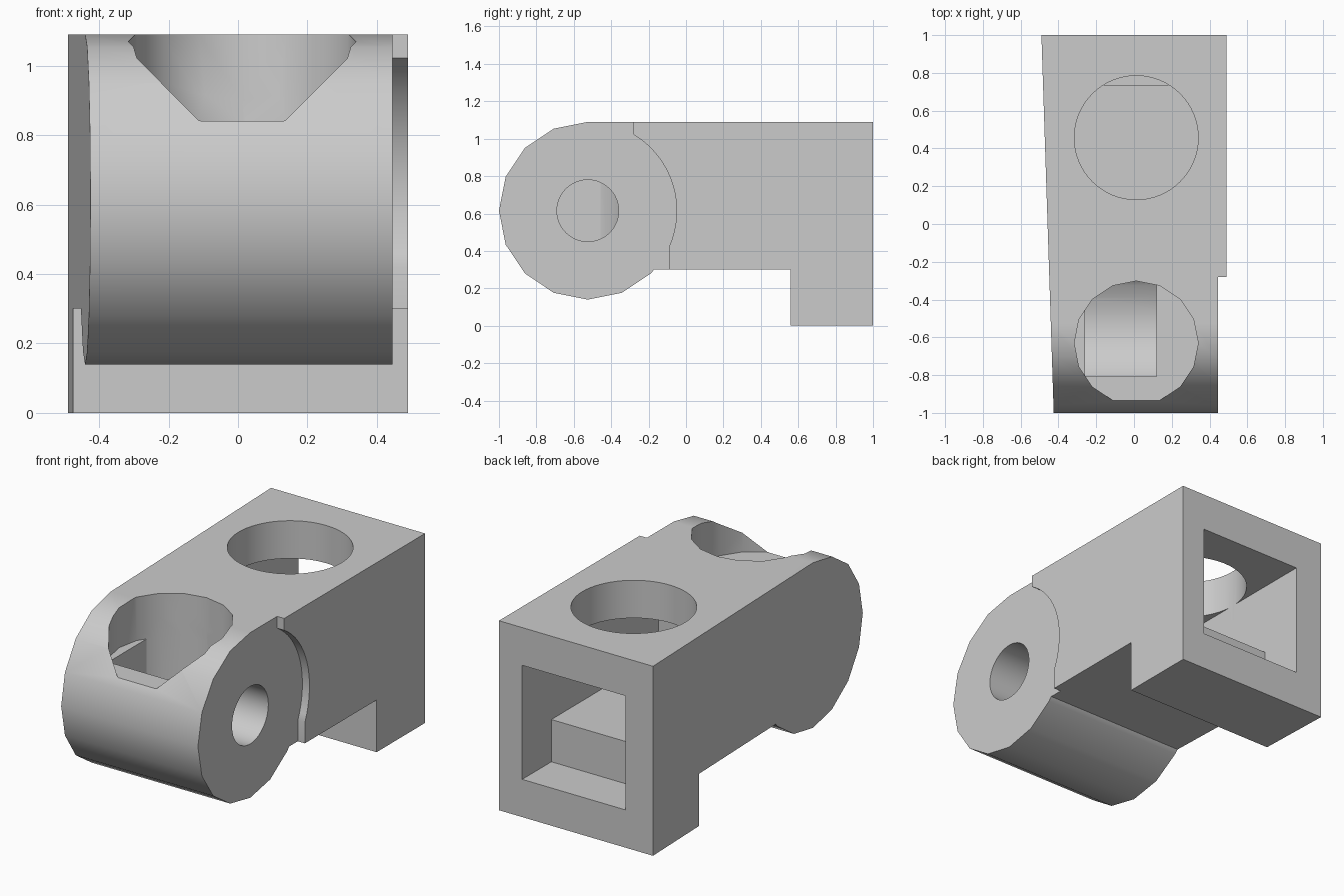
import bpy, bmesh
from math import sin, cos, pi, radians, acos, asin
from mathutils import Vector

if "Cube" in bpy.data.objects:
    bpy.data.objects.remove(bpy.data.objects["Cube"], do_unlink=True)

grey = bpy.data.materials.new("plain_grey")
grey.use_nodes = True
grey.diffuse_color = (0.6, 0.6, 0.6, 1)
grey.node_tree.nodes["Principled BSDF"].inputs["Base Color"].default_value = (0.6, 0.6, 0.6, 1)


def prism(name, pts, axis, lo, hi):
    """Extrude a closed outline along x (outline in y, z) or z (outline in x, y)."""
    place = (lambda p, h: (h, p[0], p[1])) if axis == "x" else (lambda p, h: (p[0], p[1], h))
    bm = bmesh.new()
    bottom = [bm.verts.new(place(p, lo)) for p in pts]
    top = [bm.verts.new(place(p, hi)) for p in pts]
    bm.faces.new(bottom)
    bm.faces.new(top)
    for i in range(len(pts)):
        j = (i + 1) % len(pts)
        bm.faces.new((bottom[i], bottom[j], top[j], top[i]))
    bmesh.ops.recalc_face_normals(bm, faces=bm.faces)
    mesh = bpy.data.meshes.new(name)
    bm.to_mesh(mesh)
    bm.free()
    mesh.materials.append(grey)
    obj = bpy.data.objects.new(name, mesh)
    bpy.context.collection.objects.link(obj)
    return obj


def arc(c, r, start, end, n):
    return [(c[0] + r * cos(start + (end - start) * i / n),
             c[1] + r * sin(start + (end - start) * i / n)) for i in range(n + 1)]


def circle(c, r, n):
    return arc(c, r, 0, 2 * pi, n)[:-1]


def box(a0, a1, b0, b1):
    return [(a0, b0), (a1, b0), (a1, b1), (a0, b1)]


def combine(obj, cutter, operation="DIFFERENCE"):
    """Apply a boolean and drop the cutter."""
    mod = obj.modifiers.new("cut", "BOOLEAN")
    mod.operation, mod.object, mod.solver = operation, cutter, "EXACT"
    bpy.context.view_layer.update()
    mesh = bpy.data.meshes.new_from_object(obj.evaluated_get(bpy.context.evaluated_depsgraph_get()))
    obj.modifiers.clear()
    obj.data = mesh
    bpy.data.objects.remove(cutter, do_unlink=True)


# Main body: faceted barrel at the front, block and foot at the back
barrel, radius = (-0.525, 0.615), 0.475
outline = arc(barrel, radius, pi / 2, radians(315), 10)
outline += [(-0.17, 0.30), (0.56, 0.30), (0.56, 0), (1, 0), (1, 1.09)]
body = prism("bracket_body", outline, "x", -0.6, 0.49)

# Slanted right side
bm = bmesh.new()
bm.from_mesh(body.data)
cut = bmesh.ops.bisect_plane(bm, geom=bm.verts[:] + bm.edges[:] + bm.faces[:],
                             plane_co=Vector((-0.49, 1, 0)),
                             plane_no=Vector((-2, -0.065, 0)), clear_outer=True)
edges = [e for e in cut["geom_cut"] if isinstance(e, bmesh.types.BMEdge)]
bmesh.ops.contextual_create(bm, geom=edges)
bmesh.ops.recalc_face_normals(bm, faces=bm.faces)
bm.to_mesh(body.data)
bm.free()

# Shallow recess around the pin hole on the left side
recess = arc(barrel, radius, acos(0.245 / radius), asin(-0.195 / radius), 16)
recess += [(-0.093, -0.1), (-1.2, -0.1), (-1.2, 1.3), (-0.28, 1.3)]
combine(body, prism("recess_cutter", recess, "x", 0.445, 0.7))

# Rear square socket with a raised inner floor
combine(body, prism("socket_cutter",
                    [(1.2, 0.217), (1.2, 0.873), (-0.24, 0.873),
                     (-0.24, 0.46), (0.735, 0.46), (0.735, 0.217)], "x", -0.315, 0.342))

# Round opening down into the socket
combine(body, prism("rear_hole_cutter", circle((0.012, 0.457), 0.328, 64), "z", 0.7, 1.3))

# Front well with a flat ledge
well = circle((0.012, -0.63), 0.328, 16)
combine(body, prism("well_cutter", well, "z", 0.84, 1.3))

# Rounded pocket below the ledge
pocket = prism("pocket_cutter", circle(barrel, 0.363, 32), "x", -0.26, 0.12)
combine(pocket, prism("pocket_limit", well, "z", 0.1, 1.2), "INTERSECT")
combine(body, pocket)

# Pin hole from the left side into the pocket
combine(body, prism("pin_hole_cutter", circle(barrel, 0.165, 48), "x", 0.0, 0.7))

# Smooth curved faces, keep hard edges
bpy.ops.object.select_all(action="DESELECT")
body.select_set(True)
bpy.context.view_layer.objects.active = body
bpy.ops.object.shade_smooth_by_angle(angle=radians(30))
normals = body.modifiers.new("face_normals", "WEIGHTED_NORMAL")
normals.keep_sharp = True
